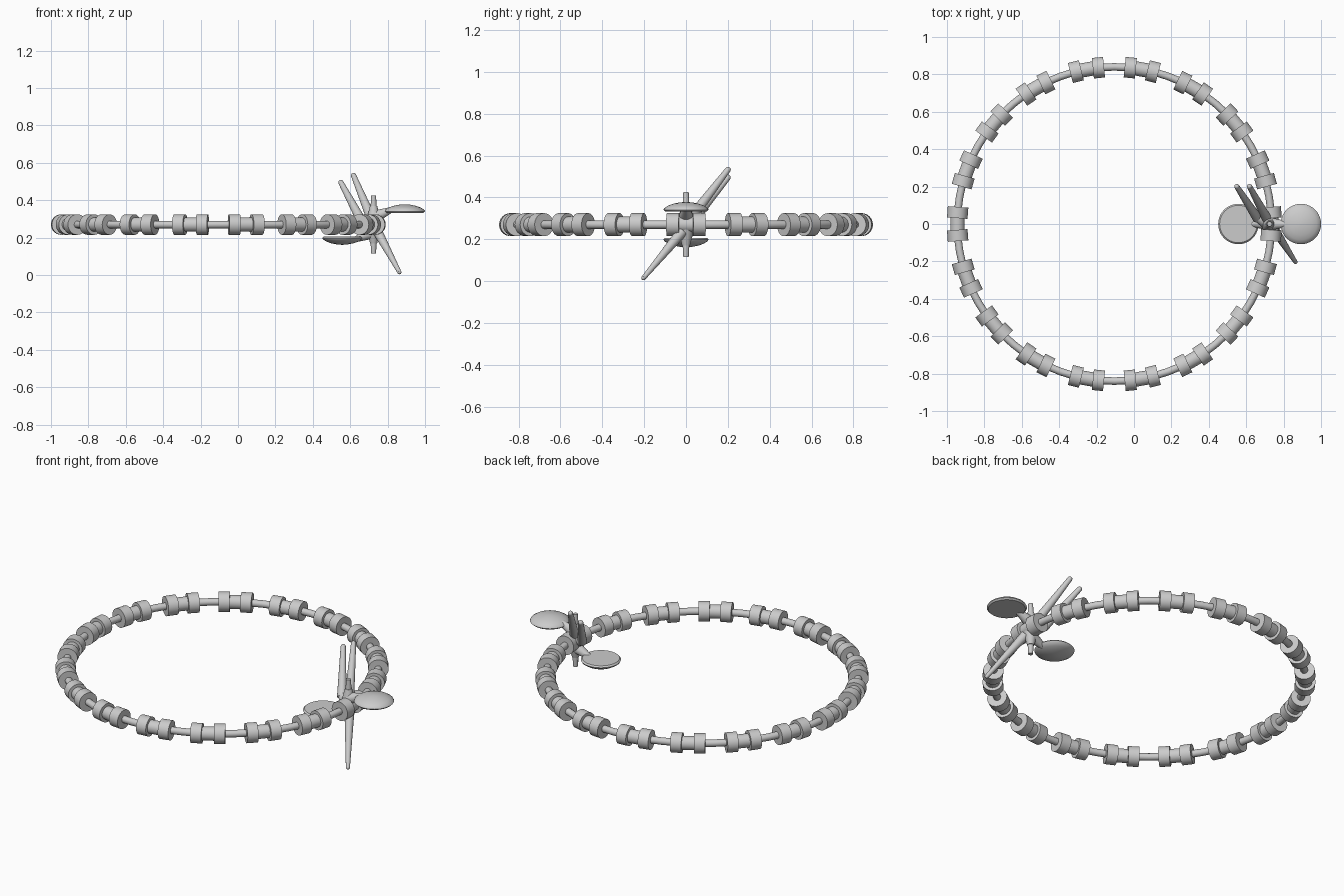
import bpy
from math import cos, sin, pi, radians
from mathutils import Vector, Matrix

cube = bpy.data.objects.get("Cube")
if cube:
    bpy.data.objects.remove(cube, do_unlink=True)

RING_R = 0.84
RING_C = Vector((-0.105, 0, 0.27))
HUB = Vector((0.725, 0, 0.27))


def finish(name):
    ob = bpy.context.object
    ob.name = name
    bpy.ops.object.shade_smooth_by_angle(angle=radians(35))
    return ob


def rod(name, a, b, r1, r2, sides=24, tip=False):
    """Tapered rod from a to b, with an optional rounded tip."""
    a, b = Vector(a), Vector(b)
    bpy.ops.mesh.primitive_cone_add(vertices=sides, radius1=r1, radius2=r2,
                                    depth=(b - a).length, location=(a + b) / 2,
                                    rotation=(b - a).to_track_quat('Z', 'Y').to_euler())
    ob = finish(name)
    if tip:
        bpy.ops.mesh.primitive_uv_sphere_add(segments=16, ring_count=8, radius=r2, location=b)
        finish(name + "_tip")
    return ob


def on_ring(angle):
    return RING_C + RING_R * Vector((cos(angle), sin(angle), 0))


def lathe(name, profile, centre, flip, sides=40):
    """Closed surface of revolution about z; profile runs from axis to axis."""
    verts, faces = [], []
    for r, z in profile:
        for k in range(sides):
            t = 2 * pi * k / sides
            verts.append((r * cos(t), r * sin(t), z))
    for i in range(len(profile) - 1):
        for k in range(sides):
            n = (k + 1) % sides
            faces.append((i * sides + k, i * sides + n, (i + 1) * sides + n, (i + 1) * sides + k))
    faces.append(tuple(reversed(range(sides))))
    faces.append(tuple(range((len(profile) - 1) * sides, len(profile) * sides)))
    mesh = bpy.data.meshes.new(name)
    mesh.from_pydata(verts, [], faces)
    ob = bpy.data.objects.new(name, mesh)
    bpy.context.collection.objects.link(ob)
    ob.matrix_world = Matrix.Translation(centre) @ Matrix.Rotation(pi if flip else 0, 4, 'Y')
    bpy.ops.object.select_all(action='DESELECT')
    ob.select_set(True)
    bpy.context.view_layer.objects.active = ob
    return finish(name)


# Connecting tube
bpy.ops.mesh.primitive_torus_add(major_radius=RING_R, minor_radius=0.02,
                                 major_segments=72, minor_segments=16, location=RING_C)
finish("ring_tube")

# Ring modules: a core with a collar at each end, following the curve
for i in range(18):
    mid = i * pi / 9
    for side in (-1, 1):
        angle = mid + side * 0.073
        along = Vector((-sin(angle), cos(angle), 0)) * 0.03
        p = on_ring(angle)
        rod(f"module_collar_{i}_{side}", p - along, p + along, 0.055, 0.055, 32)
    rod(f"module_core_{i}", on_ring(mid - 0.05), on_ring(mid + 0.05), 0.038, 0.038, 32)

# Hub masts, dish arms and dishes, repeated upside down below the ring
dish = [(0.006, 0), (0.1, 0), (0.108, 0.008), (0.104, 0.016), (0.085, 0.028),
        (0.06, 0.037), (0.03, 0.043), (0.006, 0.045)]
for s, label in ((1, "upper"), (-1, "lower")):
    rod(label + "_mast", HUB, HUB + Vector((0, 0, s * 0.1)), 0.045, 0.019)
    rod(label + "_mast_end", HUB + Vector((0, 0, s * 0.1)), HUB + Vector((0, 0, s * 0.155)), 0.016, 0.013)
    rod(label + "_dish_arm", HUB + Vector((0, 0, s * 0.04)), HUB + Vector((s * 0.11, 0, s * 0.085)), 0.035, 0.012)
    lathe(label + "_dish", dish, HUB + Vector((s * 0.167, 0, s * 0.063)), s < 0)

# Long antennas
rod("antenna_lower", (0.745, -0.02, 0.235), (0.863, -0.203, 0.015), 0.026, 0.011, tip=True)
rod("antenna_upper_right", (0.66, 0.03, 0.29), (0.55, 0.2, 0.495), 0.026, 0.014, tip=True)
rod("antenna_upper_left", (0.71, 0.03, 0.31), (0.618, 0.2, 0.532), 0.026, 0.014, tip=True)
rod("antenna_root", HUB, (0.66, 0.035, 0.295), 0.04, 0.024, tip=True)
